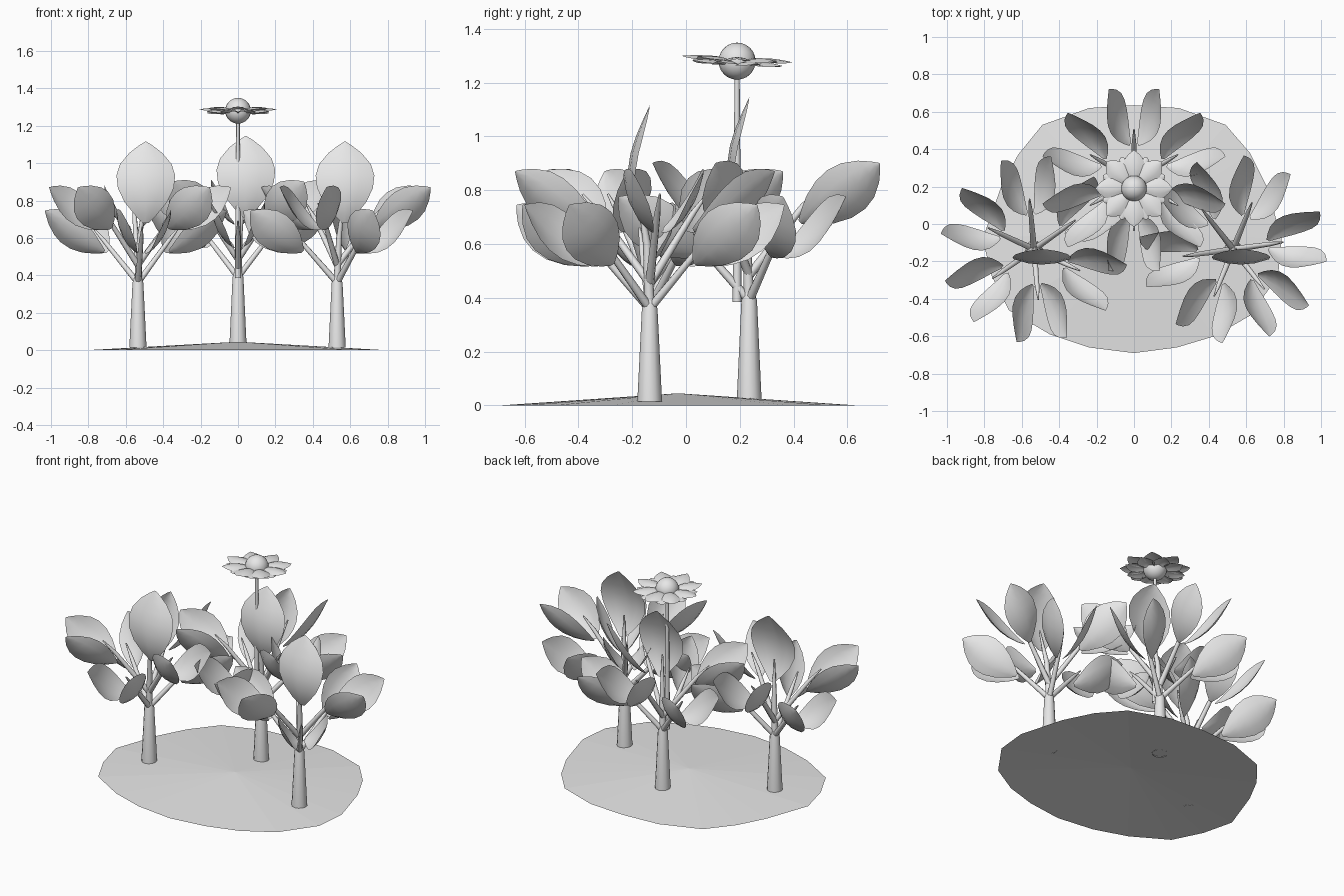
import bpy, bmesh, math
from mathutils import Vector, Matrix

if "Cube" in bpy.data.objects:
    bpy.data.objects.remove(bpy.data.objects["Cube"])

grey = bpy.data.materials.new("plain_grey")
grey.diffuse_color = (0.8, 0.8, 0.8, 1)
grey.use_nodes = True
grey.node_tree.nodes["Principled BSDF"].inputs["Base Color"].default_value = grey.diffuse_color


def finish(bm, name, smooth=True):
    me = bpy.data.meshes.new(name)
    bm.to_mesh(me)
    bm.free()
    me.materials.append(grey)
    for p in me.polygons:
        p.use_smooth = smooth
    ob = bpy.data.objects.new(name, me)
    bpy.context.collection.objects.link(ob)
    if smooth:
        bpy.ops.object.select_all(action='DESELECT')
        ob.select_set(True)
        bpy.context.view_layer.objects.active = ob
        bpy.ops.object.shade_smooth_by_angle(angle=math.radians(50))
    return ob


def tube(bm, path, sides=8):
    """Open tapered tube through (point, radius) pairs, closed at the far end."""
    rings = []
    axis = (path[-1][0] - path[0][0]).normalized()
    rot = axis.to_track_quat('Z', 'Y')
    for p, r in path:
        rings.append([bm.verts.new(p + rot @ Vector((r * math.cos(a), r * math.sin(a), 0)))
                      for a in (2 * math.pi * i / sides for i in range(sides))])
    for a, b in zip(rings, rings[1:]):
        for i in range(sides):
            j = (i + 1) % sides
            bm.faces.new((a[i], a[j], b[j], b[i]))
    bm.faces.new(rings[-1])


# half width along a leaf, as (position, share of the widest)
OUTLINE = [(0, .1), (.1, .38), (.25, .72), (.42, .95), (.58, 1), (.72, .88), (.86, .56), (.95, .24), (1, .02)]


def leaf(bm, base, tip, side, half, sag, cup, outline=OUTLINE):
    """Cupped pointed sheet; it bulges along the normal made by length x side."""
    along = (tip - base).normalized()
    side = (side - along * side.dot(along)).normalized()
    normal = along.cross(side)
    rows = []
    for t, w in outline:
        mid = base.lerp(tip, t) + normal * sag * math.sin(math.pi * t ** .85)
        rows.append([bm.verts.new(mid + side * half * w * s - normal * cup * w * s * s)
                     for s in (-1, -.5, 0, .5, 1)])
    for a, b in zip(rows, rows[1:]):
        for i in range(4):
            bm.faces.new((a[i], b[i], b[i + 1], a[i + 1]))


# ground: shallow faceted mound with an uneven rim
RIM = [(0, .635), (.24, .62), (.49, .53), (.62, .38), (.71, .2), (.79, -.08), (.77, -.28), (.62, -.49),
       (.43, -.6), (.23, -.66), (0, -.69), (-.24, -.66), (-.45, -.59), (-.67, -.46), (-.76, -.28),
       (-.81, -.08), (-.71, .2), (-.62, .37), (-.49, .53), (-.24, .62)]
bm = bmesh.new()
top = bm.verts.new((0, -.03, .045))
rim = [bm.verts.new((x, y, 0)) for x, y in RIM]
for i in range(len(rim)):
    bm.faces.new((top, rim[(i + 1) % len(rim)], rim[i]))
finish(bm, "ground", False)


def tree(name, x, y, lift, turn):
    origin = Vector((x, y, lift))
    # trunk with the thin middle stem
    bm = bmesh.new()
    tube(bm, [(Vector((x, y, .015 + lift * .3)), .046), (origin + Vector((0, 0, .36)), .029),
              (origin + Vector((0, 0, .39)), .02)], 12)
    tube(bm, [(origin + Vector((0, 0, .36)), .02), (origin + Vector((.01, -.01, .6)), .015),
              (origin + Vector((.035, -.045, .82)), .005)])
    finish(bm, name + "_trunk")

    branches, leaves = bmesh.new(), bmesh.new()
    for k in range(6):
        rise = 0 if k % 2 == 0 else .125
        rot = Matrix.Rotation(math.radians(turn + 60 * k), 3, 'Z')

        def at(px, py, pz):
            return origin + rot @ Vector((px, py, pz))

        # branch running on between its two leaves
        foot = .36 + rise * .75
        tube(branches, [(at(0, 0, foot), .017), (at(.2, 0, .585 + rise), .012),
                        (at(.27, 0, .66 + rise), .004)])
        # pair of leaves opening like a cup
        for s in (-1, 1):
            bank = math.radians(58)
            side = rot @ Vector((-.37 * math.cos(bank), s * .93 * math.cos(bank), math.sin(bank)))
            base, tip = at(.19, s * .022, .525 + rise), at(.485, s * .135, .745 + rise)
            leaf(leaves, base, tip, side * -s, .11, .04, .028)
    # tall upright leaf at the crown, bowed towards the front
    leaf(leaves, origin + Vector((.042, -.035, .68)), origin + Vector((.042, 0, 1.115)),
         Vector((-1, 0, 0)), .157, .062, .03)
    finish(branches, name + "_branches")
    finish(leaves, name + "_leaves")


tree("left_tree", -.535, -.135, 0, 35)
tree("right_tree", .53, -.135, 0, 68)
tree("back_tree", 0, .235, .03, 30)

# flower stem
centre = Vector((0, .19, 1.28))
bm = bmesh.new()
tube(bm, [(Vector((0, .19, .385)), .017), (Vector((0, .19, .8)), .013), (centre, .009)])
finish(bm, "flower_stem")

# flower centre
bm = bmesh.new()
bmesh.ops.create_uvsphere(bm, u_segments=20, v_segments=12, radius=.069,
                          matrix=Matrix.Translation(centre))
finish(bm, "flower_centre")

# petals in two layers
bm = bmesh.new()
for count, reach, half, z, shift in ((8, .205, .055, .02, 0), (8, .18, .05, .006, .5)):
    for i in range(count):
        a = 2 * math.pi * (i + shift) / count + math.pi / 2
        out = Vector((math.cos(a), math.sin(a), 0))
        leaf(bm, centre + out * .04 + Vector((0, 0, z - .02)),
             centre + out * reach + Vector((0, 0, z - .012 - .012 * math.sin(a))),
             Vector((-out.y, out.x, 0)), half, .012, .016)
finish(bm, "flower_petals")
